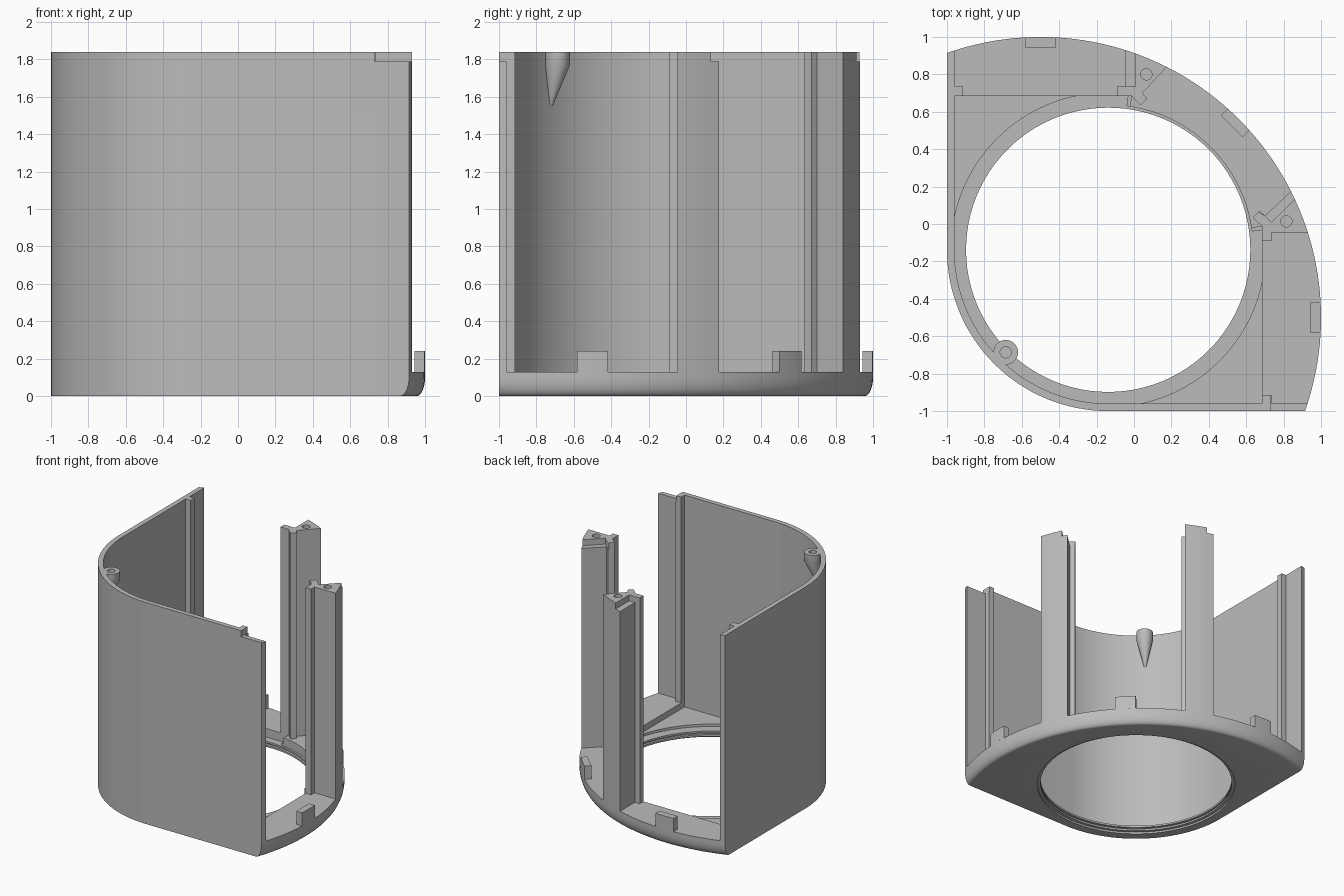
import bpy, bmesh
from math import sin, cos, pi, asin, atan2, sqrt

if "Cube" in bpy.data.objects:
    bpy.data.objects.remove(bpy.data.objects["Cube"], do_unlink=True)

grey = bpy.data.materials.new("plain grey")
grey.use_nodes = True
grey.diffuse_color = (0.5, 0.5, 0.5, 1)
grey.node_tree.nodes["Principled BSDF"].inputs["Base Color"].default_value = (0.5, 0.5, 0.5, 1)

TOP, LEDGE, FLOOR, POCKET = 1.84, 1.79, 0.13, 0.08
BIG, BR = -0.5, 1.5        # centre and radius of the large rear curve
C, R_OUT, R_IN = -0.138, 0.862, 0.822   # bore centre, shell radii
INNER, EDGE = -0.96, 0.685  # inner wall plane, pocket edge


def loft(name, rings):
    """Closed solid through rings of (x, y, z) points, all of equal length."""
    bm = bmesh.new()
    rows = [[bm.verts.new(p) for p in ring] for ring in rings]
    n = len(rows[0])
    for low, high in zip(rows, rows[1:]):
        for i in range(n):
            j = (i + 1) % n
            bm.faces.new((low[i], low[j], high[j], high[i]))
    bm.faces.new(rows[0][::-1])
    bm.faces.new(rows[-1])
    bmesh.ops.recalc_face_normals(bm, faces=bm.faces)
    me = bpy.data.meshes.new(name)
    bm.to_mesh(me)
    bm.free()
    me.materials.append(grey)
    ob = bpy.data.objects.new(name, me)
    bpy.context.collection.objects.link(ob)
    return ob


def prism(name, pts, z0, z1):
    return loft(name, [[(x, y, z) for x, y in pts] for z in (z0, z1)])


def arc(cx, cy, r, a0, a1, n):
    return [(cx + r * cos(a0 + (a1 - a0) * i / n), cy + r * sin(a0 + (a1 - a0) * i / n))
            for i in range(n + 1)]


def circle(cx, cy, r, n=32):
    return arc(cx, cy, r, 0, 2 * pi, n)[:-1]


def rear_arc(p, q, n=6):
    """Points on the large rear curve from the direction of p to that of q."""
    a, b = (atan2(y - BIG, x - BIG) for x, y in (p, q))
    return arc(BIG, BIG, BR, a, b, n)


def rear_y(x):
    return BIG + sqrt(BR * BR - (x - BIG) ** 2)


def swap(pts):
    """Mirror across the diagonal plane."""
    return [(y, x) for x, y in reversed(pts)]


def cut(ob, *cutters):
    for c in cutters:
        c.hide_render = True
        m = ob.modifiers.new("cut", "BOOLEAN")
        m.operation, m.solver, m.object = "DIFFERENCE", "EXACT", c
        bpy.ops.object.select_all(action="DESELECT")
        bpy.context.view_layer.objects.active = ob
        ob.select_set(True)
        bpy.ops.object.modifier_apply(modifier=m.name)
    for c in cutters:
        bpy.data.objects.remove(c, do_unlink=True)


def smooth(ob):
    bpy.ops.object.select_all(action="DESELECT")
    bpy.context.view_layer.objects.active = ob
    ob.select_set(True)
    bpy.ops.object.shade_smooth_by_angle(angle=0.5)


# Base plate: rounded lower edge on the rear curve only
def base_ring(z, inset):
    r = BR - inset
    a = asin(0.5 / r)
    pts = arc(BIG, BIG, r, -a, pi / 2 + a, 64) + arc(C, C, R_OUT, pi, 1.5 * pi, 32)
    return [(x, y, z) for x, y in pts]


H, INSET = 0.1, 0.045
fillet = [base_ring(H * (1 - cos(t)), INSET * (1 - sin(t)))
          for t in (i * pi / 16 for i in range(9))]
base = loft("base_plate", fillet + [base_ring(FLOOR, 0)])

# Pocket, stepped bore seat and threaded bore
shell_arc = arc(C, C, R_IN, pi, 1.5 * pi, 32)
pocket = [(-0.013, EDGE), (INNER, EDGE)] + shell_arc + [(EDGE, INNER), (EDGE, -0.013), (C, C)]
seat = [(min(max(x, INNER), EDGE), min(max(y, INNER), EDGE))
        for x, y in arc(C, C, 0.84, 0.46 * pi, pi, 32)]
seat = seat + shell_arc[1:-1] + swap(seat) + [(C, C)]
cut(base,
    prism("pocket_cutter", pocket, POCKET, 0.3),
    prism("seat_cutter", seat, 0.06, 0.3))
thread = [(-0.1, 0.785), (0.015, 0.785), (0.015, 0.76), (0.03, 0.76), (0.03, 0.78),
          (0.045, 0.78), (0.045, 0.76), (0.06, 0.76), (0.06, 0.775), (0.3, 0.775)]
cut(base, loft("bore_cutter", [[(x, y, z) for x, y in circle(C, C, r, 96)] for z, r in thread]))
smooth(base)

# Curved shell wall with a rail near each end
half = [(-1, rear_y(-1)), (INNER, rear_y(INNER)), (INNER, 0.735), (-0.915, 0.735),
        (-0.915, EDGE), (INNER, EDGE)]
outer = arc(C, C, R_OUT, 1.5 * pi, pi, 32)
wall = prism("shell_wall", half + shell_arc + swap(half) + outer, FLOOR, TOP)
cut(wall, prism("ledge_cutter", [(0.73, -1.1), (1.1, -1.1), (1.1, -0.8), (0.73, -0.8)], LEDGE, 2))
smooth(wall)

# Two rear posts with slide-in grooves, a top ledge and a screw hole
post = rear_arc((0.174, 0.837), (-0.045, rear_y(-0.045))) + [
    (-0.045, 0.735), (-0.09, 0.735), (-0.09, EDGE), (-0.013, EDGE),
    (0.035, 0.634), (0.07, 0.67), (0.045, 0.70)]
ledges = {"rear": [(-0.2, 0.735), (0.008, 0.735), (0.008, 1.1), (-0.2, 1.1)],
          "left": [(0.7, -0.024), (1.0, 0.276), (0.9, 0.4), (0.6, 0.1)]}
holes = {"rear": (0.066, 0.80), "left": (0.815, 0.014)}
for side, outline in (("rear", post), ("left", swap(post))):
    ob = prism(side + "_post", outline, FLOOR, TOP)
    if side == "left":
        ledges[side] = [(0.735, 0.01), (1.0, 0.275), (0.9, 0.4), (0.6, 0.1), (0.70, 0.045)]
    cut(ob, prism("ledge_cutter", ledges[side], LEDGE, 2),
        prism("hole_cutter", circle(*holes[side], 0.03), 1.55, 2))
    smooth(ob)

# Locating tabs on the rear curve
for k, side in enumerate(("left", "corner", "rear")):
    a, w, d = k * pi / 4, 0.083, 1.445
    c, s = cos(a), sin(a)
    inner = [(BIG + d * c - v * s, BIG + d * s + v * c) for v in (w, -w)]
    t = asin(w / BR)
    prism(side + "_tab", arc(BIG, BIG, BR, a - t, a + t, 6) + inner, FLOOR, 0.24)

# Screw boss tapering into the curved wall
boss = loft("screw_boss", [[(x, y, z) for x, y in circle(c, c, r)]
            for c, r, z in ((-0.722, 0.008, 1.55), (-0.686, 0.066, 1.77), (-0.686, 0.066, TOP))])
cut(boss, prism("hole_cutter", circle(-0.686, -0.686, 0.03), 1.72, 2))
smooth(boss)
